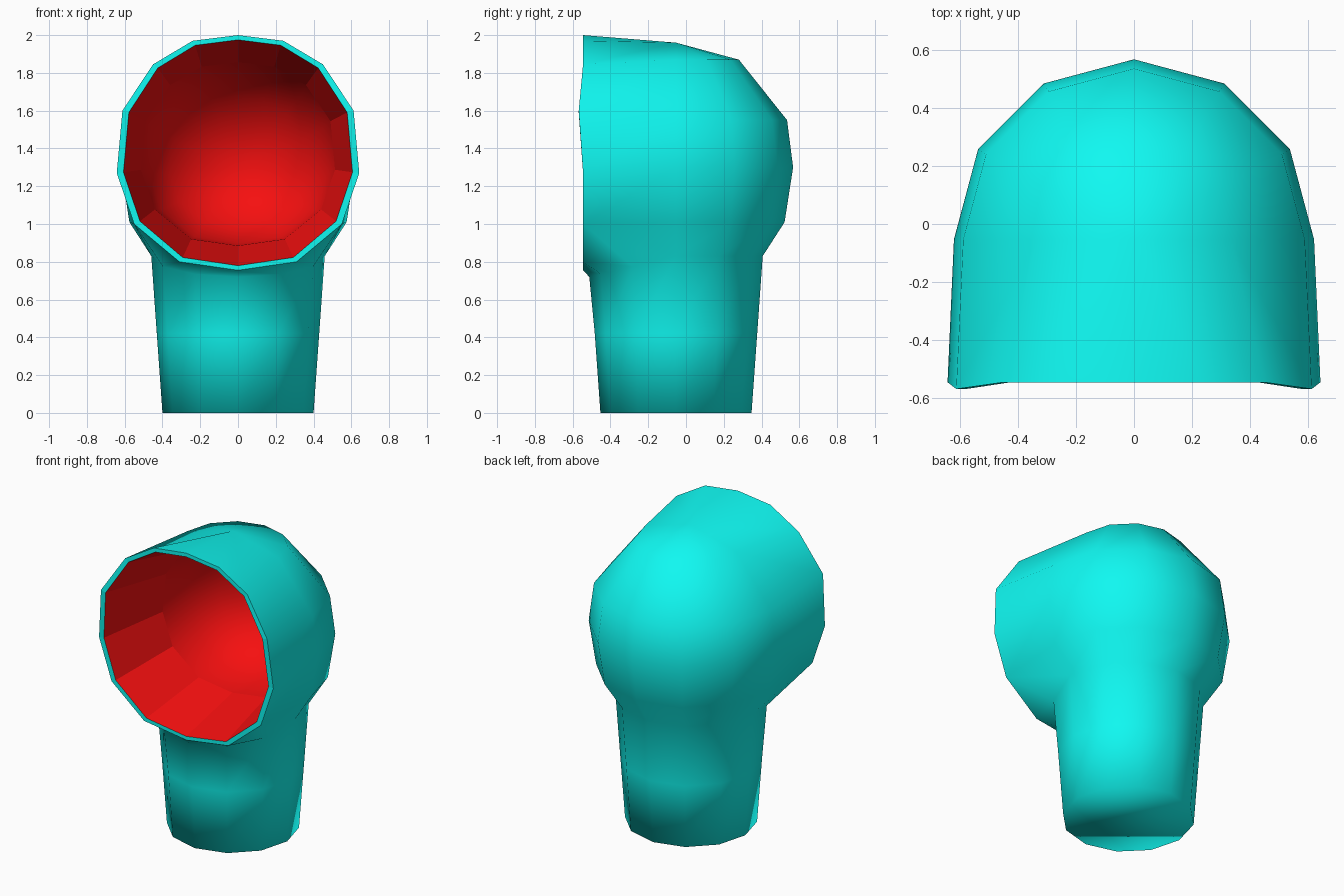
import bpy, bmesh
from math import sin, cos, pi

if "Cube" in bpy.data.objects:
    bpy.data.objects.remove(bpy.data.objects["Cube"])

CY = -0.053          # y of the vertical axis of pipe and hood
bm = bmesh.new()


def face(verts, mat=0, smooth=True):
    f = bm.faces.new(verts)
    f.material_index = mat
    f.smooth = smooth


def bridge(a, b, mat=0, smooth=True, closed=True):
    n = len(a)
    for i in range(n if closed else n - 1):
        j = (i + 1) % n
        face((a[i], a[j], b[j], b[i]), mat, smooth)


def ring(r, z, count=12, front_drop=0.0):
    """Twelve-sided ring round the vertical axis; count=7 gives the back half."""
    out = []
    for k in range(count):
        a = k * pi / 6
        out.append(bm.verts.new((r * cos(a), CY + r * sin(a), z - front_drop * max(0, -sin(a)))))
    return out


def material(name, col):
    m = bpy.data.materials.new(name)
    m.diffuse_color = col
    m.use_nodes = True
    m.node_tree.nodes["Principled BSDF"].inputs["Base Color"].default_value = m.diffuse_color
    return m


# Pipe: three rings and a closed base
base, mid, neck = ring(0.4, 0), ring(0.43, 0.42), ring(0.459, 0.83, front_drop=0.11)
face(base)
bridge(base, mid)
bridge(mid, neck)

# Back of the hood: half rings rising to an apex
levels = [neck[:7]] + [ring(r, z, 7) for r, z in ((0.575, 1.01), (0.62, 1.3), (0.588, 1.55), (0.333, 1.87))]
for lo, hi in zip(levels, levels[1:]):
    bridge(lo, hi, closed=False)
apex = bm.verts.new((0, CY, 1.96))
for k in range(6):
    face((levels[-1][k], levels[-1][k + 1], apex))

# Mouth outline, half from top to bottom, mirrored to fourteen points
half = [(0, -0.545, 2.0), (0.24, -0.545, 1.97), (0.45, -0.545, 1.845), (0.612, -0.568, 1.6),
        (0.642, -0.545, 1.27), (0.55, -0.545, 1.0), (0.31, -0.545, 0.8), (0, -0.545, 0.755)]
outline = half + [(-x, y, z) for x, y, z in half[6:0:-1]]
mouth = [bm.verts.new(p) for p in outline]

# Front of the hood: joins each side of the back half and the neck to the mouth
for side, front in ((0, (11, 10, 9)), (6, (7, 8, 9))):
    m = mouth[:8] if side == 0 else [mouth[(14 - i) % 14] for i in range(8)]
    n0, s1, s2, s3, s4 = [lv[side] for lv in levels]
    f1, f2, f3 = [neck[i] for i in front]
    face((apex, m[0], m[1]))
    bridge([apex, s4, s3, s2, s1], m[1:6], closed=False)
    face((s1, m[5], n0))
    face((n0, m[5], f1))
    face((f1, m[5], m[6], f2))
    face((f2, m[6], m[7], f3))


def inset(sx, sz, y, zc=1.37):
    return [bm.verts.new((x * sx, py if y is None else y, zc + (z - 1.37) * sz)) for x, py, z in outline]


# Rim and flat-sided throat
lip = inset(0.944, 0.96, None)
throat = inset(0.80, 0.78, -0.06, 1.365)
bridge(mouth, lip, 0, False)
bridge(lip, throat, 1, False)

# Rounded bowl lining behind the throat
prev = throat
for a in (pi / 8, pi / 4, 3 * pi / 8):
    cur = inset(0.80 * cos(a), 0.78 * cos(a), -0.06 + 0.55 * sin(a), 1.365 - 0.06 * sin(a))
    bridge(prev, cur, 1)
    prev = cur
pole = bm.verts.new((0, 0.49, 1.305))
for i in range(14):
    face((prev[i], prev[(i + 1) % 14], pole), 1)

bmesh.ops.recalc_face_normals(bm, faces=bm.faces)
mesh = bpy.data.meshes.new("ventilator_cowl")
bm.to_mesh(mesh)
bm.free()
mesh.materials.append(material("cyan_paint", (0.005, 0.94, 0.88, 1)))
mesh.materials.append(material("red_lining", (0.92, 0.005, 0.005, 1)))
cowl = bpy.data.objects.new("ventilator_cowl", mesh)
bpy.context.collection.objects.link(cowl)
